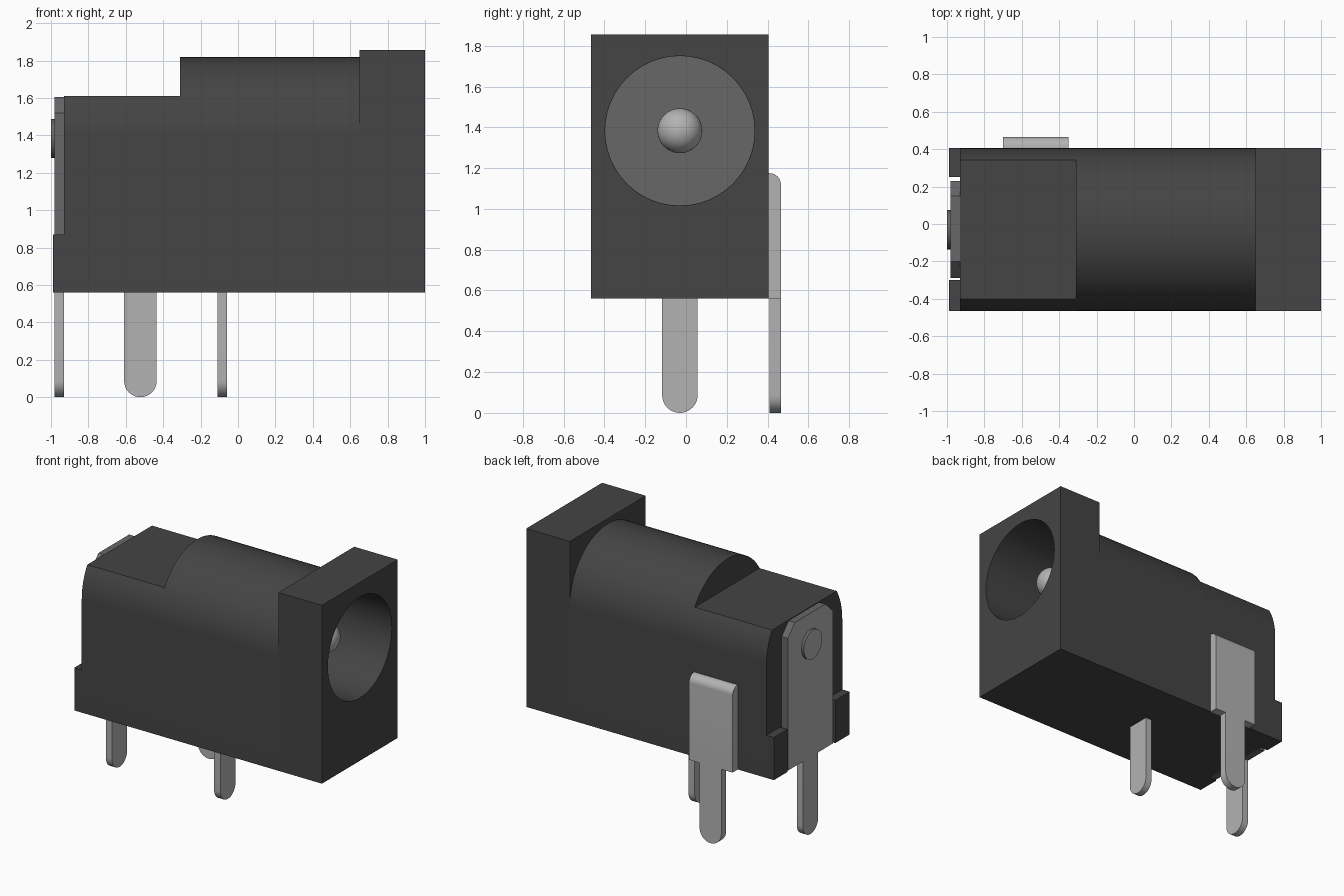
import bpy, bmesh, math
from mathutils import Matrix, Vector

if "Cube" in bpy.data.objects:
    bpy.data.objects.remove(bpy.data.objects["Cube"], do_unlink=True)


def material(name, c):
    m = bpy.data.materials.new(name)
    m.use_nodes = True
    m.diffuse_color = (*c, 1)
    bsdf = next(n for n in m.node_tree.nodes if n.type == 'BSDF_PRINCIPLED')
    bsdf.inputs["Base Color"].default_value = (*c, 1)
    return m


BLACK = material("black plastic", (0.058, 0.058, 0.058))
GREY = material("dark grey metal", (0.135, 0.135, 0.135))
METAL = material("light metal", (0.45, 0.45, 0.45))

YC, ZC = -0.03, 1.383        # socket axis
Y0, Y1, Z0 = -0.465, 0.405, 0.56
R = (Y1 - Y0) / 2


def finish(name, bm, *mats):
    bmesh.ops.recalc_face_normals(bm, faces=bm.faces)
    me = bpy.data.meshes.new(name)
    bm.to_mesh(me)
    bm.free()
    for m in mats:
        me.materials.append(m)
    ob = bpy.data.objects.new(name, me)
    bpy.context.collection.objects.link(ob)
    return ob


def prism(name, pts, axis, lo, hi, *mats):
    """Extrude a profile along x (points are y, z) or along y (points are x, z)."""
    bm = bmesh.new()
    place = (lambda a, b: (lo, a, b)) if axis == 'x' else (lambda a, b: (a, lo, b))
    face = bm.faces.new([bm.verts.new(place(a, b)) for a, b in pts])
    res = bmesh.ops.extrude_face_region(bm, geom=[face])
    d = Vector((hi - lo, 0, 0)) if axis == 'x' else Vector((0, hi - lo, 0))
    bmesh.ops.translate(bm, vec=d, verts=[v for v in res['geom'] if isinstance(v, bmesh.types.BMVert)])
    return finish(name, bm, *mats)


def arc(ca, cb, r, start, end, n):
    angles = [math.radians(start + (end - start) * i / n) for i in range(n + 1)]
    return [(ca + r * math.cos(t), cb + r * math.sin(t)) for t in angles]


def rect(a0, a1, b0, b1):
    return [(a0, b0), (a1, b0), (a1, b1), (a0, b1)]


def disc(r, n=48):
    return arc(YC, ZC, r, 0, 360, n)[:-1]


def leg(name, centre, axis, lo, hi):
    """Flat solder leg with a fully rounded tip."""
    r = 0.087
    pts = arc(centre, r, r, 180, 360, 16) + [(centre + r, Z0 + 0.01), (centre - r, Z0 + 0.01)]
    return prism(name, pts, axis, lo, hi, METAL)


# Housing: cropped rear section, round-topped barrel, square front block
cut = math.degrees(math.asin((1.61 - ZC) / R))
base = [(Y0, Z0), (Y1, Z0)]
rear = base + arc(YC, ZC, R, 0, cut, 10) + arc(YC, ZC, R, 180 - cut, 180, 10)
parts = [prism("rear_housing", rear, 'x', -0.93, -0.31, BLACK)]
barrel = prism("barrel_housing", base + arc(YC, ZC, R, 0, 180, 48), 'x', -0.31, 0.65, BLACK)
block = prism("front_block", rect(Y0, Y1, Z0, 1.855), 'x', 0.65, 1.0, BLACK)
parts += [barrel, block]

# Socket bore
cutter = prism("bore_cutter", disc(0.367), 'x', -0.28, 1.2, BLACK)
cutter.hide_render = True
for ob in (barrel, block):
    mod = ob.modifiers.new("bore", 'BOOLEAN')
    mod.operation = 'DIFFERENCE'
    mod.solver = 'EXACT'
    mod.object = cutter
    bpy.context.view_layer.objects.active = ob
    bpy.ops.object.modifier_apply(modifier=mod.name)
bpy.data.objects.remove(cutter, do_unlink=True)
parts.append(prism("socket_floor", disc(0.366), 'x', -0.281, -0.275, GREY))

# Rear guide lugs beside the back terminal
for side, a, b in (("right", Y0, -0.30), ("left", 0.25, Y1)):
    parts.append(prism(side + "_rear_lug", rect(a, b, Z0, 0.87), 'x', -0.99, -0.93, BLACK))

# Back terminal: chamfered plate and rivet, light on the flats and grey on the edges
plate = [(-0.29, Z0), (0.23, Z0), (0.23, 1.52), (0.15, 1.605), (-0.20, 1.605), (-0.29, 1.52)]
for ob in (prism("back_terminal_plate", plate, 'x', -0.98, -0.93, METAL, GREY),
           prism("back_rivet", disc(0.105, 32), 'x', -1.0, -0.98, METAL, GREY)):
    for p in ob.data.polygons:
        p.material_index = 0 if abs(p.normal.x) > 0.5 else 1
    parts.append(ob)

# Side terminal plate with a rounded outer top edge
tab = [(Y1, Z0), (0.465, Z0)] + arc(0.41, 1.12, 0.055, 0, 90, 10) + [(Y1, 1.175)]
parts.append(prism("side_terminal_plate", tab, 'x', -0.70, -0.35, METAL))

# Solder legs
parts += [leg("back_leg", YC, 'x', -0.98, -0.93),
          leg("middle_leg", YC, 'x', -0.11, -0.06),
          leg("side_leg", -0.522, 'y', 0.41, 0.465)]

# Round-nosed centre pin, spun about the socket axis
bm = bmesh.new()
profile = [(-0.278, 0.0), (-0.278, 0.11)] + arc(0.71, 0, 0.11, 90, 0, 12)
vs = [bm.verts.new((x, YC + r, ZC)) for x, r in profile]
es = [bm.edges.new(pair) for pair in zip(vs, vs[1:])]
bmesh.ops.spin(bm, geom=vs + es, cent=(0, YC, ZC), axis=(1, 0, 0), angle=2 * math.pi, steps=32)
bmesh.ops.remove_doubles(bm, verts=bm.verts, dist=0.0005)
parts.append(finish("centre_pin", bm, METAL))

# Smooth curved surfaces, sharp corners
bpy.ops.object.select_all(action='DESELECT')
for ob in parts:
    ob.select_set(True)
bpy.context.view_layer.objects.active = parts[0]
bpy.ops.object.shade_smooth_by_angle(angle=math.radians(30))
